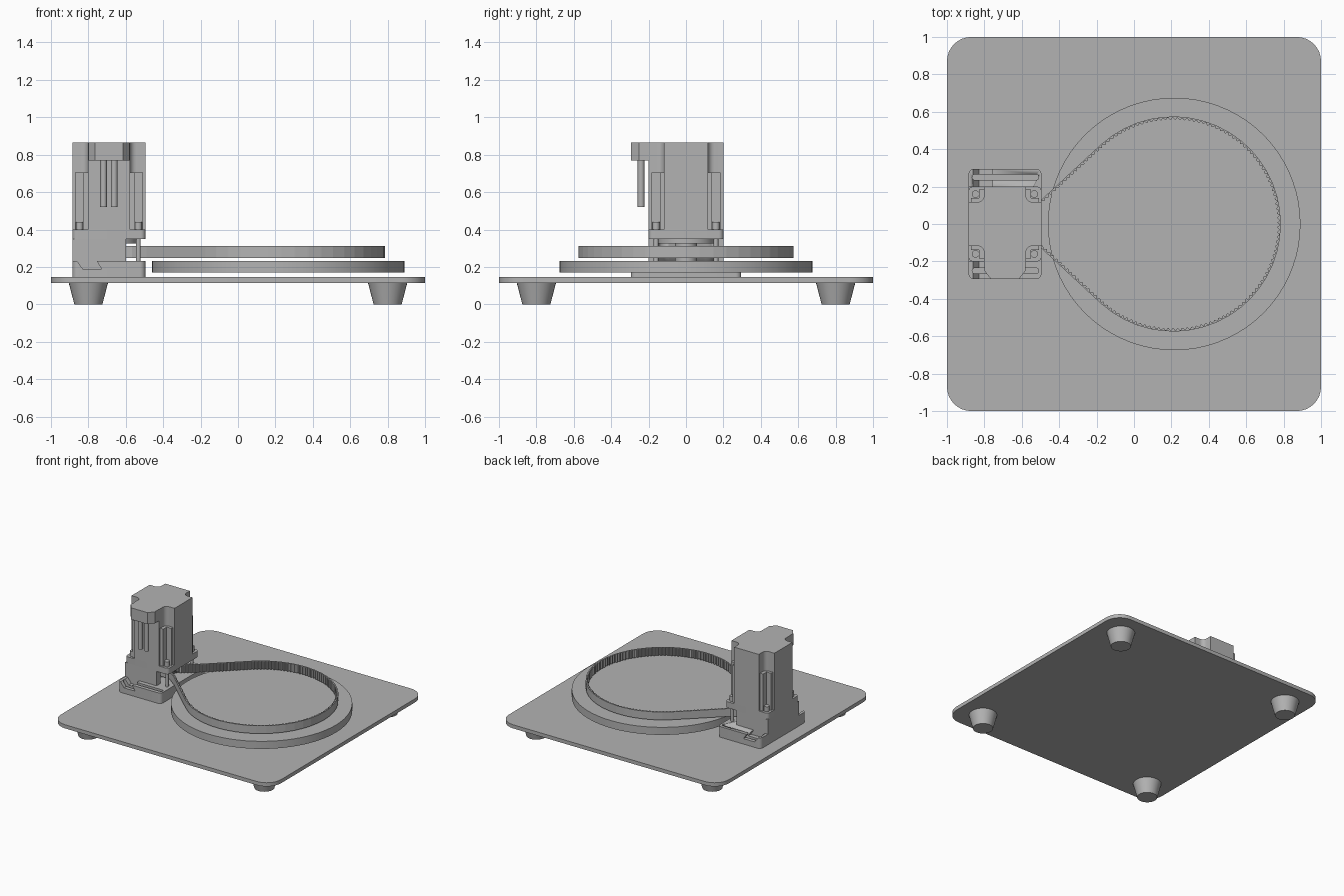
import bpy, bmesh, math
from mathutils import Vector

if "Cube" in bpy.data.objects:
    bpy.data.objects.remove(bpy.data.objects["Cube"])

grey = bpy.data.materials.new("plain grey")
grey.diffuse_color = (0.45, 0.45, 0.45, 1)
grey.use_nodes = True
grey.node_tree.nodes["Principled BSDF"].inputs["Base Color"].default_value = grey.diffuse_color
MX = -0.69  # motor axis x


def finish(name, bm, smooth=True):
    bmesh.ops.recalc_face_normals(bm, faces=bm.faces[:])
    me = bpy.data.meshes.new(name)
    bm.to_mesh(me)
    bm.free()
    me.materials.append(grey)
    ob = bpy.data.objects.new(name, me)
    bpy.context.collection.objects.link(ob)
    if smooth:
        bpy.ops.object.select_all(action='DESELECT')
        ob.select_set(True)
        bpy.context.view_layer.objects.active = ob
        bpy.ops.object.shade_smooth_by_angle(angle=math.radians(30))
    return ob


def prism(name, pts, z0, z1, smooth=True):
    bm = bmesh.new()
    f = bm.faces.new([bm.verts.new((x, y, z0)) for x, y in pts])
    top = bmesh.ops.extrude_face_region(bm, geom=[f])
    bmesh.ops.translate(bm, vec=(0, 0, z1 - z0),
                        verts=[v for v in top['geom'] if isinstance(v, bmesh.types.BMVert)])
    return finish(name, bm, smooth)


def rounded(x0, x1, y0, y1, r, n=6):
    pts = []
    for cx, cy, a in ((x1 - r, y1 - r, 0), (x0 + r, y1 - r, 90), (x0 + r, y0 + r, 180), (x1 - r, y0 + r, 270)):
        for i in range(n + 1):
            t = math.radians(a + 90 * i / n)
            pts.append((cx + r * math.cos(t), cy + r * math.sin(t)))
    return pts


def cone(name, x, y, z0, z1, r0, r1=None, n=32):
    bm = bmesh.new()
    bmesh.ops.create_cone(bm, cap_ends=True, segments=n, radius1=r0,
                          radius2=r0 if r1 is None else r1, depth=z1 - z0)
    bmesh.ops.translate(bm, vec=(x, y, (z0 + z1) / 2), verts=bm.verts[:])
    return finish(name, bm)


def cut(ob, *cutters):
    for c in cutters:
        m = ob.modifiers.new("cut", 'BOOLEAN')
        m.object = c
        m.solver = 'EXACT'
        c.hide_render = True
        c.hide_viewport = True


# Base plate, feet and turntable disc
prism("base_plate", rounded(-1, 1, -1, 1, 0.13, 8), 0.115, 0.145)
for x in (-0.8, 0.8):
    for y in (-0.8, 0.8):
        cone("foot", x, y, 0, 0.115, 0.075, 0.105)
cone("turntable_disc", 0.215, 0, 0.17, 0.232, 0.675, n=72)

# Motor mount foot with adjusting slots and a slanted groove
mount = prism("mount_foot", rounded(-0.885, -0.495, -0.295, 0.295, 0.03), 0.145, 0.232)
slots = [prism("slot_cutter", rounded(-0.865, -0.51, y - 0.015, y + 0.015, 0.0149), 0.15, 0.3)
         for y in (-0.25, 0.25)]
grooves = []
for y0, y1 in ((-0.31, -0.2), (0.2, 0.31)):
    g = prism("groove_cutter", [(-0.867, 0.24), (-0.83, 0.19), (-0.73, 0.19), (-0.76, 0.24)], y0, y1, False)
    for v in g.data.vertices:
        x, z, y = v.co
        v.co = (x, y, z)
    g.data.flip_normals()
    grooves.append(g)
cut(mount, *slots, *grooves)

# Riser wall under the motor, hollow around the pulley
riser = prism("mount_riser", [(-0.885, -0.2), (-0.6, -0.2), (-0.6, 0.2), (-0.885, 0.2)], 0.232, 0.35)
cut(riser, prism("riser_cutter", rounded(-0.83, -0.5, -0.15, 0.15, 0.06), 0.225, 0.36))
cone("motor_boss", MX, 0, 0.325, 0.35, 0.155)
cone("drive_pulley", MX, 0, 0.232, 0.33, 0.058)

# Motor: square face flange and body with scooped corners
prism("motor_flange", rounded(-0.885, -0.495, -0.2, 0.2, 0.025), 0.35, 0.4)
W, H, A, B, R = 0.195, 0.2, 0.112, 0.117, 0.035
quarter = [(W, B)] + [(A + R - R * math.sin(math.radians(a)), B + R - R * math.cos(math.radians(a)))
                      for a in range(0, 91, 15)] + [(A, H)]
outline = []
for sx, sy in ((1, 1), (-1, 1), (-1, -1), (1, -1)):
    q = [(MX + sx * u, sy * v) for u, v in quarter]
    outline += q if sx * sy > 0 else q[::-1]
prism("motor_body", outline, 0.4, 0.865)

# Corner columns with open channels, screw heads and screws
ell = ((.112, .117), (.182, .117), (.182, .14), (.14, .14), (.14, .185), (.112, .185))
for sx in (-1, 1):
    for sy in (-1, 1):
        prism("corner_column", [(MX + sx * u, sy * v) for u, v in ell], 0.4, 0.705)
        cone("screw_head", MX + sx * 0.157, sy * 0.16, 0.4, 0.44, 0.02, n=16)
        cone("screw", MX + sx * 0.157, sy * 0.16, 0.232, 0.35, 0.013, n=16)

# Cable connector and hanging cables
prism("connector", [(-0.80, -0.19), (-0.80, -0.25), (-0.765, -0.295), (-0.615, -0.295),
                    (-0.58, -0.25), (-0.58, -0.19)], 0.77, 0.865)
for x in (-0.719, -0.662):
    cone("cable", x, -0.24, 0.52, 0.775, 0.018, n=16)

# Toothed belt: path around the big circle and the pulley, resampled evenly
path = [Vector((0.21 + 0.575 * math.cos(math.radians(a)), 0.575 * math.sin(math.radians(a))))
        for a in [-132 + 264 * i / 36 for i in range(37)]]
path += [Vector(p) for p in ((-0.49, 0.135), (-0.57, 0.075))]
path += [Vector((MX + 0.07 * math.cos(math.radians(a)), 0.07 * math.sin(math.radians(a))))
         for a in range(80, 281, 25)]
path += [Vector(p) for p in ((-0.57, -0.075), (-0.49, -0.135))]
closed = path + path[:1]
total = sum((b - a).length for a, b in zip(closed, closed[1:]))
N = 640
step, samples, walked, k = total / N, [], 0.0, 0
for i in range(N):
    d = i * step
    while d > walked + (closed[k + 1] - closed[k]).length:
        walked += (closed[k + 1] - closed[k]).length
        k += 1
    t = (closed[k + 1] - closed[k]).normalized()
    samples.append((closed[k] + t * (d - walked), Vector((-t.y, t.x))))
bm = bmesh.new()
rings = []
for i, (p, n) in enumerate(samples):
    q = p + n * (0.016 if i % 4 < 2 else 0.007)  # raised teeth on the inside
    rings.append([bm.verts.new((c.x, c.y, z)) for c, z in ((p, 0.247), (p, 0.312), (q, 0.312), (q, 0.247))])
for a, b in zip(rings, rings[1:] + rings[:1]):
    for j in range(4):
        bm.faces.new((a[j], a[(j + 1) % 4], b[(j + 1) % 4], b[j]))
finish("toothed_belt", bm, False)
